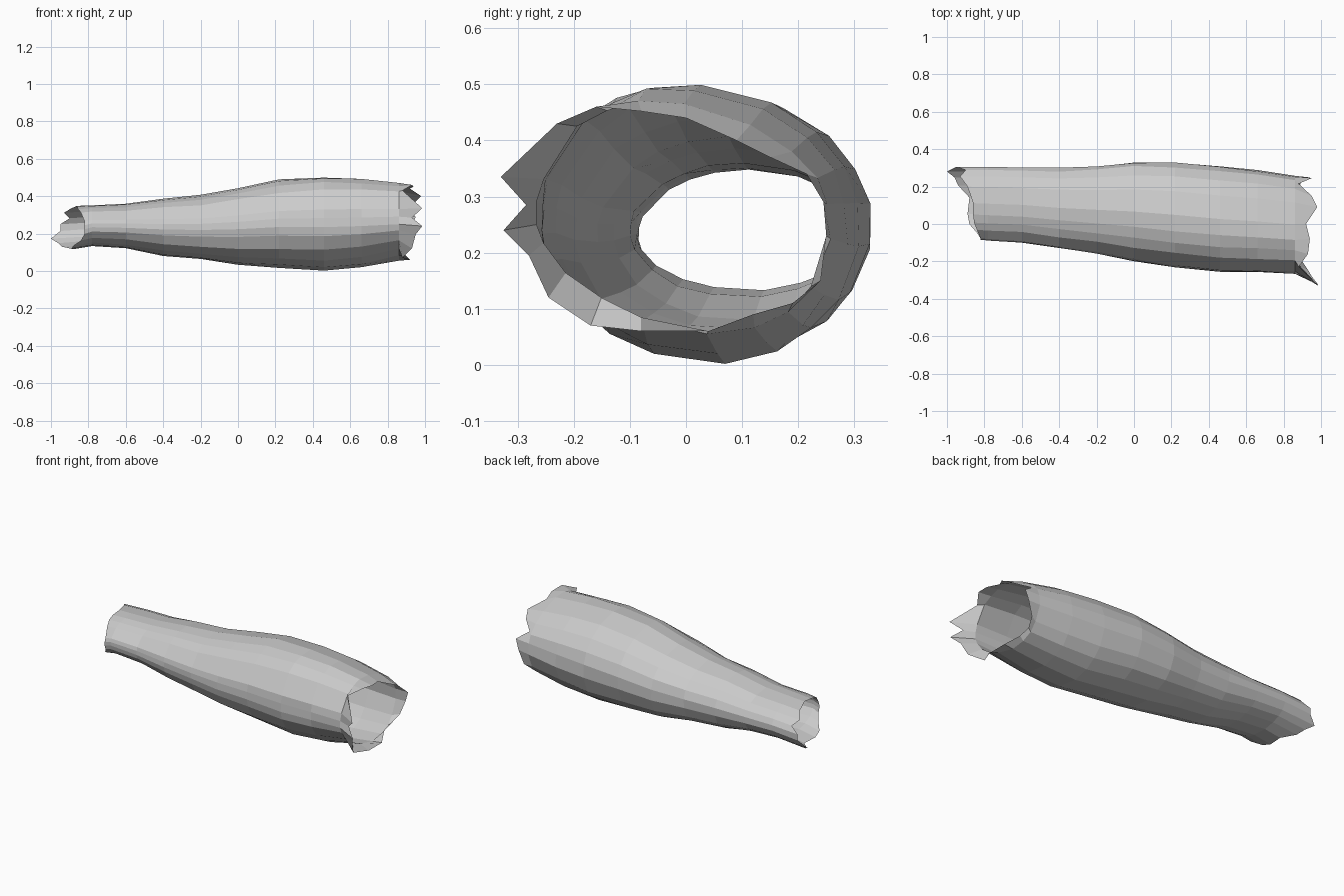
import bpy, bmesh, random
from math import atan2, cos, sin

random.seed(4)

# Torn wide end: points (x, y, z) around the rim, starting at the back (+y) and going over the top
WIDE_RIM = [
    (.93, .25, .23), (.95, .245, .29), (.88, .215, .34), (.95, .15, .37), (.98, .09, .40),
    (.92, 0, .44), (.94, -.08, .452), (.93, -.16, .46), (.88, -.23, .43), (.985, -.33, .335),
    (.93, -.285, .285), (.985, -.325, .24), (.95, -.28, .195), (.93, -.245, .12), (.88, -.17, .07),
    (.92, -.08, .06), (.92, .04, .06), (.88, .12, .09), (.88, .19, .11), (.90, .24, .15)]

# Torn narrow end: how far each strip reaches along x
NARROW_X = [-.95, -.95, -.90, -.93, -.89, -.86, -.86, -.855, -.84, -.82,
            -.82, -.82, -.82, -.84, -.88, -.89, -.88, -.94, -.96, -1.0]

# Cross-sections along the tube: x, y min, y max, z min, z max, skew
STATIONS = [
    (-.78, -.09, .307, .133, .352, 0), (-.60, -.10, .305, .12, .36, 0),
    (-.40, -.13, .302, .08, .388, 0), (-.20, -.16, .312, .06, .405, 0),
    (0, -.20, .333, .033, .445, .005), (.22, -.235, .333, .018, .487, .01),
    (.46, -.255, .308, .003, .502, .02), (.66, -.26, .288, .02, .492, .03),
    (.86, -.265, .258, .06, .465, .045)]

# Strip angles follow the wide rim
ANGLES = [atan2((z - .26) / .21, y / .27) for x, y, z in WIDE_RIM]


def section_point(station, a, x=None, jitter=.003):
    sx, y0, y1, z0, z1, skew = station
    j = 1 + random.uniform(-jitter, jitter) * 5
    y = (y0 + y1) / 2 + (y1 - y0) / 2 * cos(a) * j
    z = (z0 + z1) / 2 + (z1 - z0) / 2 * sin(a) * j - skew * cos(a) * abs(sin(a))
    return (sx if x is None else x, y, max(z, 0))


# Hollow tube shell with open torn ends
rings = [[section_point((-.9, -.085, .308, .115, .348, 0), a, x, 0)
          for a, x in zip(ANGLES, NARROW_X)]]
for s in STATIONS:
    rings.append([section_point(s, a) for a in ANGLES])
rings.append(WIDE_RIM)

bm = bmesh.new()
loops = [[bm.verts.new(p) for p in ring] for ring in rings]
n = len(ANGLES)
for a, b in zip(loops, loops[1:]):
    for k in range(n):
        m = (k + 1) % n
        bm.faces.new((a[k], b[k], b[m], a[m]))
bmesh.ops.recalc_face_normals(bm, faces=bm.faces)

mesh = bpy.data.meshes.new("hollow_log")
bm.to_mesh(mesh)
bm.free()
log = bpy.data.objects.new("hollow_log", mesh)
bpy.context.collection.objects.link(log)
